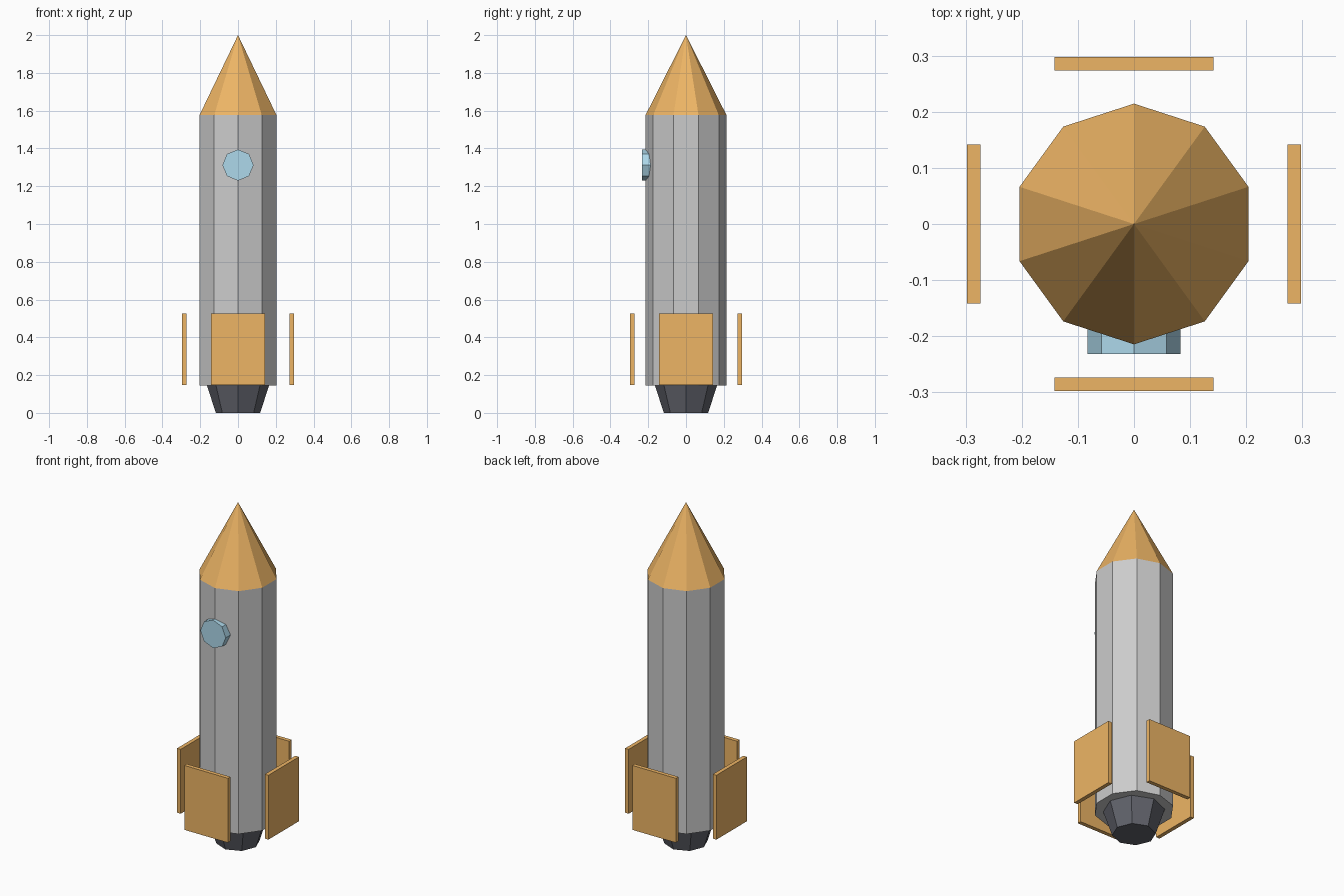
import bpy
from math import radians

if "Cube" in bpy.data.objects:
    bpy.data.objects.remove(bpy.data.objects["Cube"])


def material(name, color):
    mat = bpy.data.materials.new(name)
    mat.diffuse_color = (*color, 1)
    mat.use_nodes = True
    mat.node_tree.nodes["Principled BSDF"].inputs["Base Color"].default_value = mat.diffuse_color
    return mat


orange = material("orange", (0.85, 0.46, 0.13))
blue = material("blue", (0.42, 0.69, 0.83))
dark = material("dark", (0.12, 0.125, 0.15))
light = material("light_grey", (0.8, 0.8, 0.82))


def finish(name, mat):
    obj = bpy.context.object
    obj.name = name
    obj.data.materials.append(mat)
    return obj


def frustum(name, sides, r_low, r_high, z_low, z_high, mat):
    bpy.ops.mesh.primitive_cone_add(
        vertices=sides, radius1=r_low, radius2=r_high,
        depth=z_high - z_low, location=(0, 0, (z_low + z_high) / 2))
    return finish(name, mat)


# Stacked rocket sections
R, BASE, SHOULDER = 0.2145, 0.146, 1.576
frustum("nozzle", 8, 0.117, 0.165, 0, BASE, dark)
frustum("body", 10, R, R, BASE, SHOULDER, light)
frustum("nose_cone", 10, R, 0, SHOULDER, 2.0, orange)

# Round window set into the front
bpy.ops.mesh.primitive_cylinder_add(
    vertices=8, radius=0.0825, depth=0.052,
    location=(0, -0.206, 1.312), rotation=(radians(90), 0, 0))
finish("window", blue)

# Four free-standing fin plates around the base
D = 0.2855
for side, x, y in (("right", D, 0), ("back", 0, D), ("left", -D, 0), ("front", 0, -D)):
    bpy.ops.mesh.primitive_cube_add(size=1, location=(x, y, 0.336))
    fin = finish(side + "_fin", orange)
    fin.scale = (0.0235 if x else 0.284, 0.0235 if y else 0.284, 0.379)
